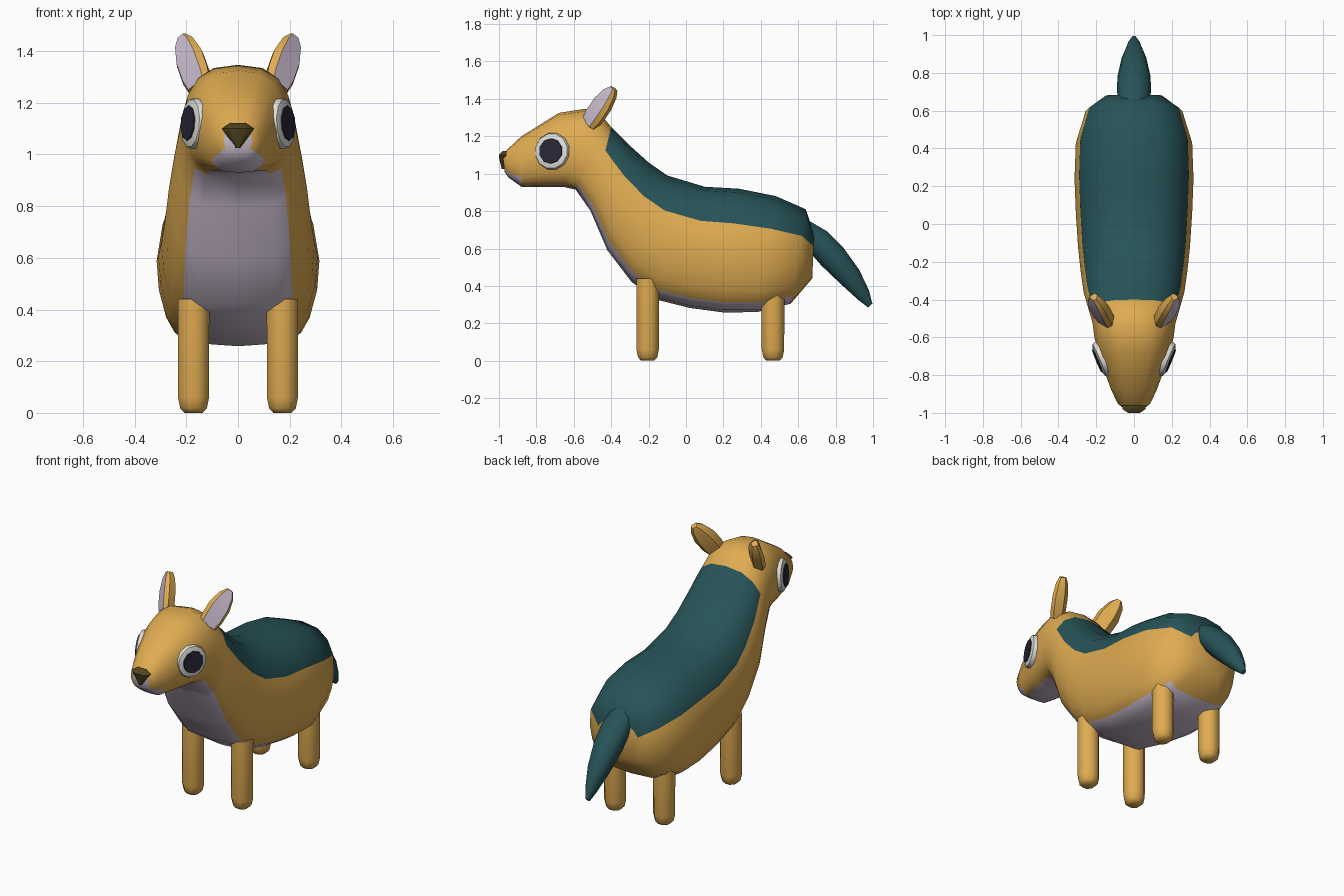
import bpy, bmesh, math
from mathutils import Vector

if "Cube" in bpy.data.objects:
    bpy.data.objects.remove(bpy.data.objects["Cube"])


def material(name, rgb):
    m = bpy.data.materials.new(name)
    m.diffuse_color = (*rgb, 1)
    m.use_nodes = True
    m.node_tree.nodes["Principled BSDF"].inputs["Base Color"].default_value = m.diffuse_color
    return m


ORANGE = material("golden_orange", (0.74, 0.41, 0.083))
TEAL = material("dark_teal", (0.02, 0.088, 0.098))
LILAC = material("pale_lilac", (0.60, 0.51, 0.63))
WHITE = material("eye_white", (0.74, 0.74, 0.70))
NAVY = material("pupil_navy", (0.022, 0.02, 0.04))
OLIVE = material("nose_olive", (0.085, 0.062, 0.014))


def loft(name, rings, mats, rule=None, angle=40):
    """Skin closed rings; rule(ring, column) gives the material of a face."""
    bm = bmesh.new()
    rows = [[bm.verts.new(p) for p in r] for r in rings]
    n = len(rows[0])
    for i in range(len(rows) - 1):
        for j in range(n):
            k = (j + 1) % n
            f = bm.faces.new((rows[i][j], rows[i][k], rows[i + 1][k], rows[i + 1][j]))
            f.material_index = rule(i, j) if rule else 0
    bm.faces.new(rows[0])
    end = bm.faces.new(rows[-1])
    end.material_index = rule(len(rows) - 1, n // 2) if rule else 0
    bmesh.ops.recalc_face_normals(bm, faces=bm.faces)
    me = bpy.data.meshes.new(name)
    bm.to_mesh(me)
    bm.free()
    for m in mats:
        me.materials.append(m)
    ob = bpy.data.objects.new(name, me)
    bpy.context.collection.objects.link(ob)
    bpy.ops.object.select_all(action='DESELECT')
    ob.select_set(True)
    bpy.context.view_layer.objects.active = ob
    bpy.ops.object.shade_smooth_by_angle(angle=math.radians(angle))
    return ob


def disc_ring(c, u, v, ru, rv, n, phase=0.0):
    return [c + u * (ru * math.cos(phase + math.tau * i / n))
            + v * (rv * math.sin(phase + math.tau * i / n)) for i in range(n)]


# Body, neck and head: top point, bottom point, half width, underside roundness
stations = [
    (0.685, 0.68, 0.675, 0.44, 0.15, 0.6),
    (0.64, 0.81, 0.56, 0.305, 0.255, 0.4),
    (0.48, 0.88, 0.38, 0.26, 0.308, 0.38),
    (0.28, 0.92, 0.20, 0.258, 0.315, 0.45),
    (0.10, 0.93, 0.02, 0.282, 0.308, 0.5),
    (-0.10, 0.99, -0.15, 0.325, 0.296, 0.5),
    (-0.20, 1.06, -0.29, 0.42, 0.283, 0.5),
    (-0.30, 1.15, -0.42, 0.59, 0.267, 0.45),
    (-0.40, 1.25, -0.51, 0.80, 0.24, 0.42),
    (-0.45, 1.31, -0.59, 0.915, 0.22, 0.45),
    (-0.54, 1.347, -0.66, 0.93, 0.21, 0.5),
    (-0.68, 1.325, -0.74, 0.93, 0.182, 0.5),
    (-0.88, 1.20, -0.88, 0.93, 0.12, 0.55),
    (-0.955, 1.13, -0.95, 0.98, 0.085, 0.6),
    (-0.98, 1.10, -0.97, 1.01, 0.055, 0.7),
]
half = [0, 20, 42, 64, 90, 110, 130, 147, 164, 180]
angles = half + [360 - a for a in half[-2:0:-1]]


def body_ring(ty, tz, by, bz, w, under):
    pts = []
    for a in angles:
        r = math.radians(a)
        f = (1 - math.cos(r)) / 2
        s = math.sin(r)
        x = math.copysign(abs(s) ** (0.75 if f < 0.5 else under), s) * w
        if a in (0, 180):
            x = 0
        pts.append((x, ty + (by - ty) * f, tz + (bz - tz) * f))
    return pts


def body_colour(i, j):
    n = len(angles)
    column = min(j, n - 1 - j)          # 0 at the spine, 8 at the belly
    if i <= 7 and column <= 2:
        return 1                        # back saddle
    if 1 <= i <= 8 and column >= 7:
        return 2                        # chest and belly
    if 9 <= i <= 11 and column >= 8:
        return 2                        # throat
    if i >= 12 and column >= 6:
        return 2                        # chin
    return 0


loft("body", [body_ring(*s) for s in stations], [ORANGE, TEAL, LILAC], body_colour, 50)

# Tail: flattened tapering tube
tail_path = [(0.60, 0.73, 0.07, 0.05), (0.70, 0.645, 0.09, 0.075),
             (0.78, 0.56, 0.088, 0.08), (0.88, 0.445, 0.065, 0.065),
             (0.95, 0.35, 0.035, 0.04), (0.985, 0.295, 0.012, 0.016)]
X = Vector((1, 0, 0))
up = Vector((0, 0.75, 0.66))
loft("tail", [disc_ring(Vector((0, y, z)), X, up, w, t, 10) for y, z, w, t in tail_path], [TEAL], angle=50)

# Nose: wedge narrowing downwards
nose = []
for z, w, front, back in [(1.025, 0.010, -0.985, -0.95), (1.075, 0.045, -0.998, -0.945),
                          (1.10, 0.062, -1.0, -0.94), (1.122, 0.03, -0.98, -0.93)]:
    nose.append([(-w, back, z), (-w, front + 0.02, z), (-w * 0.5, front, z),
                 (w * 0.5, front, z), (w, front + 0.02, z), (w, back, z)])
loft("nose", nose, [OLIVE])

for side, label in ((1, "right"), (-1, "left")):
    # Legs with rounded feet
    for y, top, part in ((-0.205, 0.44, "front_leg"), (0.465, 0.36, "hind_leg")):
        rings = [disc_ring(Vector((side * 0.172, y, z)), X, Vector((0, 1, 0)), r, r, 8, math.pi / 8)
                 for z, r in ((0, 0.038), (0.018, 0.056), (0.06, 0.065), (top, 0.066))]
        loft(f"{label}_{part}", rings, [ORANGE], angle=50)

    # Ear with a pale inner face
    base, tip = Vector((side * 0.145, -0.515, 1.265)), Vector((side * 0.212, -0.385, 1.455))
    axis = (tip - base).normalized()
    face = Vector((side * 0.62, -0.70, 0.2))
    face = (face - axis * face.dot(axis)).normalized()
    across = axis.cross(face)
    ear = []
    for t, w, d in ((0, 0.055, 0.03), (0.2, 0.066, 0.035), (0.55, 0.066, 0.035),
                    (0.85, 0.046, 0.028), (1.0, 0.02, 0.018)):
        c = base.lerp(tip, t)
        ear.append([c + across * (w * a) + face * (d * b) for a, b in
                    ((0.72, 1), (-0.72, 1), (-1, 0.3), (-0.6, -1), (0.6, -1), (1, 0.3))])
    loft(f"{label}_ear", ear, [ORANGE, LILAC], lambda i, j: 1 if j == 0 and i < 4 else 0, 30)

    # Eye: domed white disc with a thin dark pupil
    n = Vector((side * 0.92, -0.38, 0.06)).normalized()
    u = Vector((0, 0, 1)).cross(n).normalized()
    v = n.cross(u)
    c = Vector((side * 0.172, -0.715, 1.12))
    white = [disc_ring(c + n * h, u, v, r, r, 12, math.pi / 12)
             for h, r in ((-0.05, 0.09), (0.0, 0.1), (0.014, 0.094), (0.022, 0.07))]
    loft(f"{label}_eye", white, [WHITE])
    pupil = [disc_ring(c + n * h, u, v, r, r, 10, math.pi / 10) for h, r in ((0.02, 0.069), (0.027, 0.067))]
    loft(f"{label}_pupil", pupil, [NAVY], angle=30)
